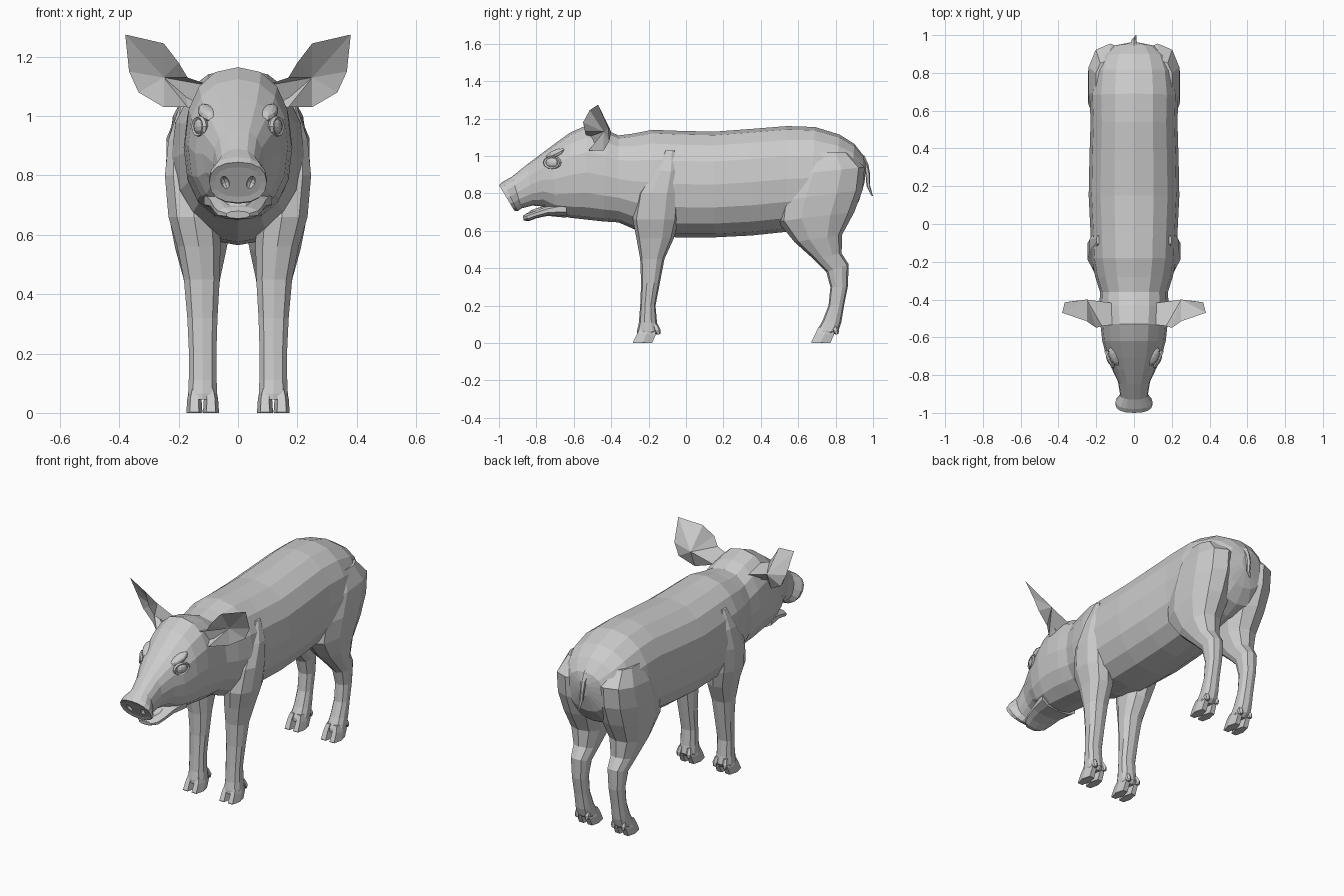
import bpy, bmesh, math
from mathutils import Matrix, Vector

grey = bpy.data.materials.new("grey_skin")
grey.diffuse_color = (0.6, 0.6, 0.6, 1)


def finish(name, bm):
    bmesh.ops.recalc_face_normals(bm, faces=bm.faces)
    me = bpy.data.meshes.new(name)
    bm.to_mesh(me)
    bm.free()
    me.materials.append(grey)
    ob = bpy.data.objects.new(name, me)
    bpy.context.collection.objects.link(ob)
    return ob


def loft(name, rings, sides=8, power=2.3, side=1, turn=0.0):
    """Each ring: (y, z) of one edge, (y, z) of the opposite edge, centre x, half width."""
    bm = bmesh.new()
    loops = []
    for ya, za, yb, zb, cx, w in rings:
        loop = []
        for i in range(sides):
            a = 2 * math.pi * (i + turn) / sides
            s, c = math.sin(a), math.cos(a)
            s = math.copysign(abs(s) ** (2 / power), s)
            c = math.copysign(abs(c) ** (2 / power), c)
            loop.append(bm.verts.new((side * (cx + w * s),
                                      (ya + yb) / 2 + c * (ya - yb) / 2,
                                      (za + zb) / 2 + c * (za - zb) / 2)))
        loops.append(loop)
    for p, q in zip(loops, loops[1:]):
        for i in range(sides):
            j = (i + 1) % sides
            bm.faces.new((p[i], p[j], q[j], q[i]))
    bm.faces.new(loops[0])
    bm.faces.new(loops[-1])
    return finish(name, bm)


def ball(name, pos, size, rot=(0, 0, 0), side=1):
    bm = bmesh.new()
    bmesh.ops.create_uvsphere(bm, u_segments=10, v_segments=6, radius=1)
    m = Matrix.Translation(pos)
    for ang, ax in zip(rot, "XYZ"):
        m = m @ Matrix.Rotation(ang, 4, ax)
    m = Matrix.Diagonal((side, 1, 1, 1)) @ m @ Matrix.Diagonal((*size, 1))
    bmesh.ops.transform(bm, matrix=m, verts=bm.verts)
    return finish(name, bm)


# Torso, neck, head and snout in one skin
body = loft("body", [
    (.962, .95, .955, .86, 0, .03),
    (.95, 1.0, .925, .76, 0, .12),
    (.90, 1.065, .87, .68, 0, .185),
    (.82, 1.115, .79, .64, 0, .22),
    (.69, 1.155, .66, .61, 0, .235),
    (.54, 1.16, .54, .595, 0, .23),
    (.35, 1.145, .35, .575, 0, .236),
    (.15, 1.13, .15, .565, 0, .24),
    (-.05, 1.135, -.05, .565, 0, .23),
    (-.18, 1.14, -.18, .575, 0, .225),
    (-.28, 1.12, -.28, .61, 0, .205),
    (-.36, 1.11, -.36, .645, 0, .18),
    (-.43, 1.14, -.44, .65, 0, .183),
    (-.53, 1.165, -.53, .66, 0, .178),
    (-.62, 1.125, -.62, .67, 0, .168),
    (-.71, 1.06, -.70, .69, 0, .145),
    (-.77, 1.015, -.76, .73, 0, .118),
    (-.85, .955, -.82, .735, 0, .085),
    (-.93, .89, -.88, .72, 0, .073),
    (-.98, .862, -.90, .705, 0, .098),
    (-1.0, .845, -.918, .708, 0, .097),
    (-.987, .828, -.926, .728, 0, .078),
], sides=16)

# Nostrils cut into the snout disc
for side in (1, -1):
    cut = ball("nostril_cutter", (.043, -.962, .775), (.014, .035, .024), (0, .35, 0), side)
    cut.hide_render = True
    cut.hide_viewport = True
    mod = body.modifiers.new("nostril", 'BOOLEAN')
    mod.operation = 'DIFFERENCE'
    mod.solver = 'EXACT'
    mod.object = cut

# Open lower jaw and tongue
loft("lower_jaw", [
    (-.64, .77, -.64, .67, 0, .12),
    (-.74, .735, -.74, .68, 0, .098),
    (-.81, .708, -.80, .667, 0, .085),
    (-.85, .695, -.84, .652, 0, .07),
    (-.872, .68, -.868, .655, 0, .04),
], sides=10)
ball("tongue", (0, -.77, .715), (.05, .075, .014), (.25, 0, 0))

# Hanging tail
loft("tail", [
    (.92, 1.03, .93, .93, 0, .035),
    (.955, 1.0, .935, .94, 0, .022),
    (.975, .955, .95, .93, 0, .016),
    (.985, .90, .96, .90, 0, .013),
    (.985, .84, .965, .84, .004, .011),
    (1.0, .785, .99, .79, .010, .005),
], sides=6, power=2)

front_leg = [
    (-.11, 1.03, -.06, 1.03, .18, .02),
    (-.18, .92, -.035, .92, .175, .062),
    (-.26, .80, -.03, .80, .16, .09),
    (-.285, .66, -.04, .66, .148, .09),
    (-.265, .56, -.065, .56, .132, .076),
    (-.245, .45, -.115, .45, .122, .063),
    (-.24, .32, -.14, .32, .12, .053),
    (-.245, .20, -.163, .20, .119, .048),
    (-.252, .11, -.155, .11, .119, .049),
    (-.262, .065, -.145, .065, .119, .051),
    (-.262, .045, -.16, .045, .119, .045),
]
hind_leg = [
    (.64, 1.02, .87, 1.02, .13, .075),
    (.56, .90, .955, .94, .125, .12),
    (.50, .76, .945, .82, .126, .122),
    (.49, .65, .90, .70, .126, .112),
    (.58, .54, .835, .58, .125, .09),
    (.68, .45, .832, .48, .122, .066),
    (.75, .38, .87, .42, .12, .052),
    (.772, .30, .865, .30, .12, .044),
    (.762, .20, .845, .20, .12, .042),
    (.73, .12, .83, .11, .119, .046),
    (.70, .065, .815, .065, .119, .051),
    (.70, .045, .79, .045, .119, .045),
]

ear_edge = [(.08, -.53, 1.10), (.17, -.54, 1.13), (.20, -.55, 1.18), (.25, -.515, 1.245),
            (.38, -.47, 1.275), (.367, -.415, 1.15), (.335, -.41, 1.08), (.25, -.44, 1.03),
            (.17, -.52, 1.03), (.10, -.50, 1.0)]


def ear(name, side):
    bm = bmesh.new()
    add = lambda p: bm.verts.new((side * p[0], p[1], p[2]))
    e = [add(p) for p in ear_edge]
    hollow = add((.25, -.44, 1.13))
    root, back = add((.10, -.42, 1.08)), add((.25, -.40, 1.13))
    for i in range(10):
        bm.faces.new((e[i], e[(i + 1) % 10], hollow))
    for i in range(1, 8):
        bm.faces.new((e[i], e[i + 1], back))
    bm.faces.new((e[0], e[1], back, root))
    bm.faces.new((e[8], e[9], root, back))
    bm.faces.new((e[9], e[0], root))
    return finish(name, bm)


def eyelid(name, side):
    # Almond-shaped rim around the eye
    bm = bmesh.new()
    n, m, grid = 12, 5, []
    tilt = Matrix.Rotation(-.42, 3, 'Z')
    for i in range(n):
        a = 2 * math.pi * i / n
        row = []
        for j in range(m):
            b = 2 * math.pi * j / m
            r = 1 + .22 * math.cos(b)
            p = tilt @ Vector((.010 * math.sin(b), .044 * r * math.cos(a), .030 * r * math.sin(a)))
            row.append(bm.verts.new((side * (.129 + p.x), -.715 + p.y, .965 + p.z)))
        grid.append(row)
    for i in range(n):
        for j in range(m):
            k, l = (i + 1) % n, (j + 1) % m
            bm.faces.new((grid[i][j], grid[k][j], grid[k][l], grid[i][l]))
    return finish(name, bm)


for side, tag in ((1, "left"), (-1, "right")):
    # Legs
    loft(f"front_leg_{tag}", front_leg, 10, 2.4, side)
    loft(f"hind_leg_{tag}", hind_leg, 10, 2.4, side)
    # Cloven hooves and dewclaws
    for place, dy in (("front", 0), ("hind", .955)):
        if place == "hind":
            dy = .953
        for k in (-1, 1):
            x = .119 + k * .028
            loft(f"{place}_hoof_{tag}", [
                (-.25 + dy, .085, -.16 + dy, .085, x - k * .006, .022),
                (-.268 + dy, .05, -.155 + dy, .045, x, .024),
                (-.29 + dy, .004, -.175 + dy, 0, x, .027),
                (-.288 + dy, 0, -.177 + dy, 0, x, .026),
            ], 6, 2.4, side, .5)
            loft(f"{place}_dewclaw_{tag}", [
                (-.18 + dy, .10, -.15 + dy, .10, x, .012),
                (-.175 + dy, .07, -.135 + dy, .07, x + k * .004, .016),
                (-.155 + dy, .045, -.137 + dy, .048, x + k * .004, .009),
            ], 6, 2, side)
    # Face details
    ear(f"ear_{tag}", side)
    ball(f"eye_{tag}", (.127, -.715, .965), (.018, .040, .028), (0, 0, -.42), side)
    eyelid(f"eyelid_{tag}", side)
    ball(f"brow_{tag}", (.102, -.70, 1.01), (.030, .06, .022), (.45, 0, -.35), side)
